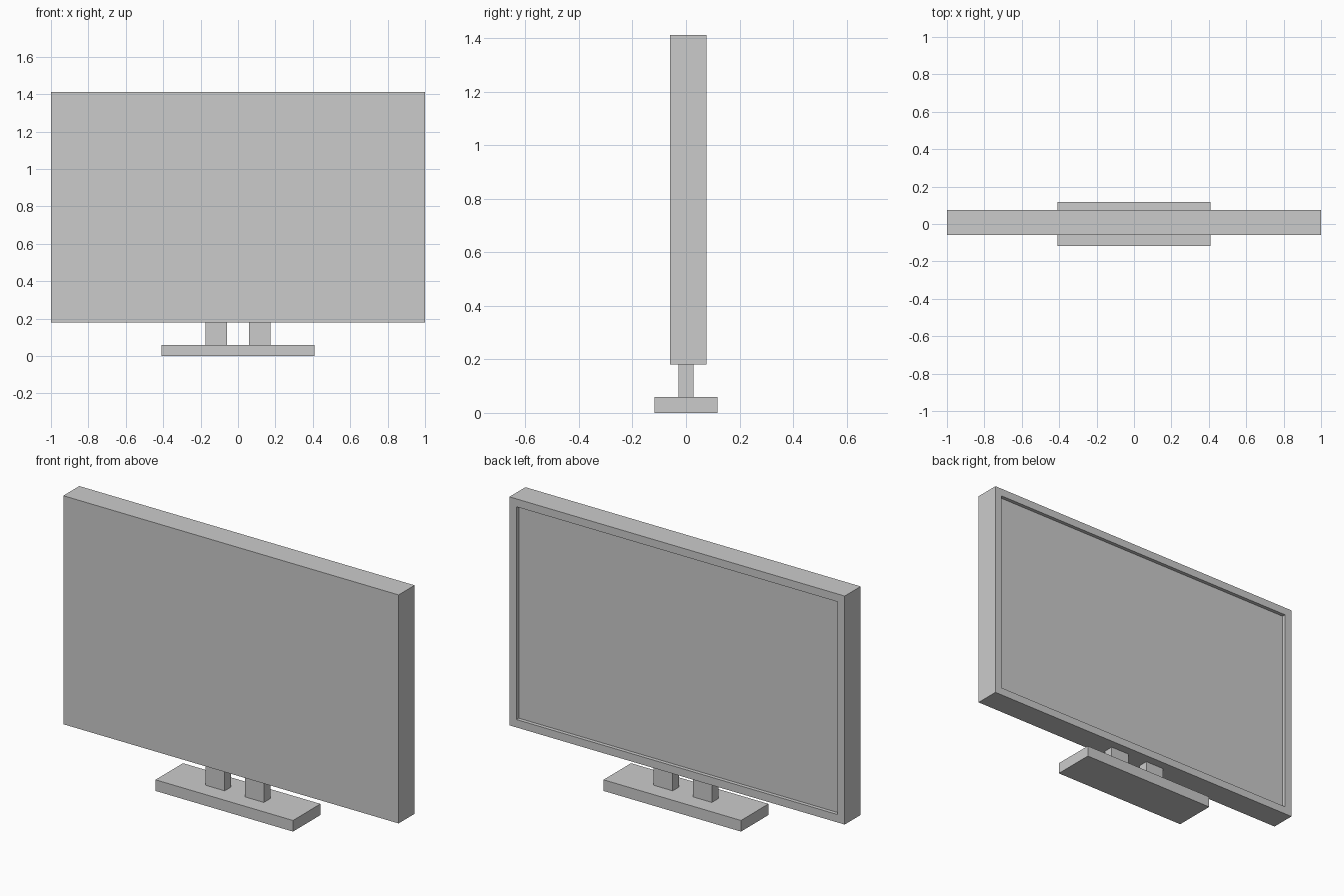
import bpy, bmesh
from mathutils import Vector

if "Cube" in bpy.data.objects:
    bpy.data.objects.remove(bpy.data.objects["Cube"])


def box(name, lo, hi):
    """Axis-aligned box between two corners."""
    lo, hi = Vector(lo), Vector(hi)
    bm = bmesh.new()
    bmesh.ops.create_cube(bm, size=1)
    bmesh.ops.scale(bm, vec=hi - lo, verts=bm.verts)
    bmesh.ops.translate(bm, vec=(lo + hi) / 2, verts=bm.verts)
    mesh = bpy.data.meshes.new(name)
    bm.to_mesh(mesh)
    bm.free()
    obj = bpy.data.objects.new(name, mesh)
    bpy.context.collection.objects.link(obj)
    return obj


# Stand: base plate and two short posts
box("base", (-0.41, -0.117, 0), (0.41, 0.117, 0.06))
for side, x in (("left", -0.117), ("right", 0.117)):
    box(side + "_post", (x - 0.057, -0.028, 0.06), (x + 0.057, 0.028, 0.18))

# Screen housing, with the display panel recessed inside a bezel on +y
screen = box("screen", (-1, -0.06, 0.18), (1, 0.076, 1.412))
bm = bmesh.new()
bm.from_mesh(screen.data)
bm.normal_update()
panel = max(bm.faces, key=lambda f: f.normal.y)
bmesh.ops.inset_region(bm, faces=[panel], thickness=0.06)
rim = bmesh.ops.extrude_discrete_faces(bm, faces=[panel])["faces"][0]
bmesh.ops.translate(bm, vec=(0, -0.02, 0), verts=rim.verts)
bmesh.ops.recalc_face_normals(bm, faces=bm.faces)
bm.to_mesh(screen.data)
bm.free()
